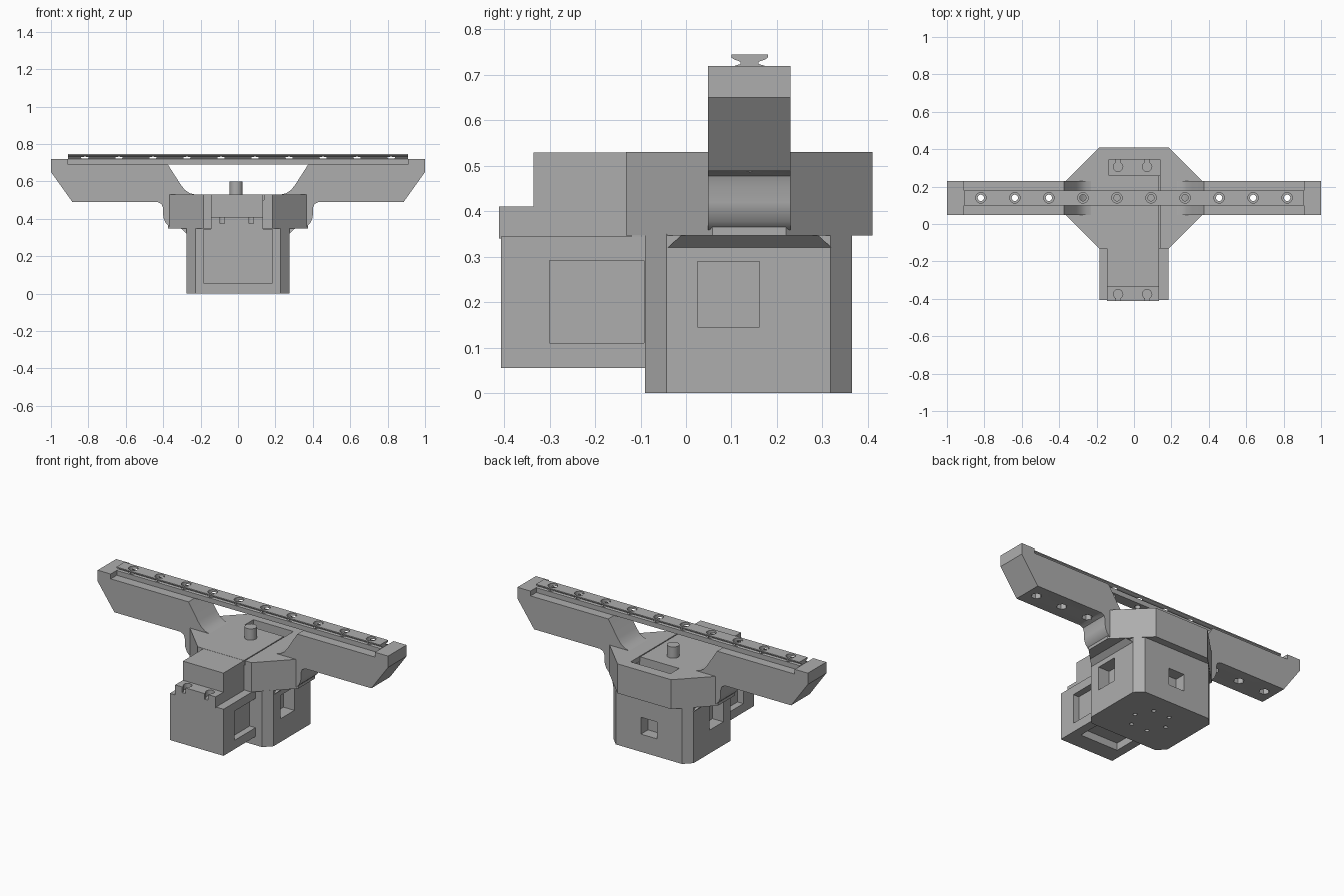
import bpy, bmesh, math

cube = bpy.data.objects.get("Cube")
if cube:
    bpy.data.objects.remove(cube, do_unlink=True)

grey = bpy.data.materials.new("plain_grey")
grey.use_nodes = True
grey.diffuse_color = (0.42, 0.42, 0.42, 1)
grey.node_tree.nodes["Principled BSDF"].inputs["Base Color"].default_value = (0.42, 0.42, 0.42, 1)


def finish(name, bm):
    bmesh.ops.recalc_face_normals(bm, faces=bm.faces)
    mesh = bpy.data.meshes.new(name)
    bm.to_mesh(mesh)
    bm.free()
    mesh.materials.append(grey)
    obj = bpy.data.objects.new(name, mesh)
    bpy.context.collection.objects.link(obj)
    return obj


def prism(name, outline, axis, lo, hi):
    """Extrude a 2D outline along x, y or z."""
    place = {"x": lambda a, b, t: (t, a, b),
             "y": lambda a, b, t: (a, t, b),
             "z": lambda a, b, t: (a, b, t)}[axis]
    bm = bmesh.new()
    low = [bm.verts.new(place(a, b, lo)) for a, b in outline]
    high = [bm.verts.new(place(a, b, hi)) for a, b in outline]
    bm.faces.new(low)
    bm.faces.new(high)
    n = len(outline)
    for i in range(n):
        j = (i + 1) % n
        bm.faces.new((low[i], low[j], high[j], high[i]))
    return finish(name, bm)


def box(name, x, y, z):
    return prism(name, [(x[0], y[0]), (x[1], y[0]), (x[1], y[1]), (x[0], y[1])], "z", *z)


def cylinder(name, x, y, radius, z, sides=24):
    ring = [(x + radius * math.cos(math.tau * i / sides),
             y + radius * math.sin(math.tau * i / sides)) for i in range(sides)]
    return prism(name, ring, "z", *z)


def octagon(name, hx, y, c, z):
    y0, y1 = y
    right = [(hx - c, y0), (hx, y0 + c), (hx, y1 - c), (hx - c, y1)]
    return prism(name, right + [(-a, b) for a, b in reversed(right)], "z", *z)


def cut(obj, cutters):
    bpy.context.view_layer.objects.active = obj
    for cutter in cutters:
        mod = obj.modifiers.new("cut", "BOOLEAN")
        mod.operation = "DIFFERENCE"
        mod.solver = "EXACT"
        mod.object = cutter
        bpy.ops.object.modifier_apply(modifier=mod.name)
        bpy.data.objects.remove(cutter, do_unlink=True)


def smooth(obj):
    bpy.ops.object.select_all(action="DESELECT")
    obj.select_set(True)
    bpy.context.view_layer.objects.active = obj
    bpy.ops.object.shade_smooth_by_angle(angle=math.radians(35))


MID = 0.14
KEYS = (-0.085, 0.07)
holes = [0.091 + 0.182 * i for i in range(5)]

# Lower body with side and back windows and six bolt holes underneath
body = octagon("lower_body", 0.275, (-0.09, 0.365), 0.047, (0, 0.35))
cutters = [box("window", (-0.055, 0.055), (0.295, 0.5), (0.11, 0.215))]
for s in (-1, 1):
    cutters.append(box("window", sorted((s * 0.2, s * 0.4)), (0.025, 0.162), (0.145, 0.29)))
for i in range(6):
    a = math.tau * i / 6
    cutters.append(cylinder("bolt", 0.11 * math.cos(a), MID + 0.11 * math.sin(a),
                            0.012, (-0.1, 0.05), 12))
cut(body, cutters)
smooth(body)

# Flared collar between body and hub
bm = bmesh.new()
for x, y0, y1, z in ((0.275, -0.04, 0.32, 0.32), (0.305, -0.01, 0.29, 0.348)):
    for s in (-1, 1):
        for y in (y0, y1):
            bm.verts.new((s * x, y, z))
bmesh.ops.convex_hull(bm, input=bm.verts)
finish("flared_collar", bm)

# Octagonal hub with rear pocket, keyholes and slider gap
hub = octagon("hub", 0.375, (-0.132, 0.41), 0.19, (0.347, 0.53))
cutters = [box("pocket", (-0.135, 0.138), (0.26, 0.345), (0.41, 0.6)),
           box("gap", (0.134, 0.14), (-0.2, 0.343), (0.5, 0.6))]
for x in KEYS:
    cutters.append(cylinder("key", x, 0.306, 0.025, (0.375, 0.42)))
    cutters.append(box("key_slot", (x - 0.012, x + 0.012), (0.32, 0.344), (0.375, 0.42)))
cut(hub, cutters)
smooth(hub)

# Shaft stub on the hub
smooth(cylinder("shaft_stub", -0.01, MID, 0.035, (0.52, 0.6)))

# Front housing with recessed panels
housing = box("front_housing", (-0.185, 0.185), (-0.407, -0.08), (0.055, 0.345))
cutters = [box("panel", (-0.13, 0.13), (-0.3, -0.092), (0, 0.1))]
for s in (-1, 1):
    cutters.append(box("panel", sorted((s * 0.145, s * 0.3)), (-0.3, -0.092), (0.11, 0.292)))
cut(housing, cutters)

# Slider arm and its keyed front lip
box("slider_arm", (-0.145, 0.134), (-0.335, -0.12), (0.34, 0.529))
lip = box("front_lip", (-0.145, 0.134), (-0.411, -0.33), (0.34, 0.41))
cutters = []
for x in KEYS:
    cutters.append(cylinder("key", x, -0.375, 0.025, (0.375, 0.5)))
    cutters.append(box("key_slot", (x - 0.012, x + 0.012), (-0.5, -0.385), (0.375, 0.5)))
cut(lip, cutters)
smooth(lip)

# Wings, mirrored, with raised end stops and nut holes
wing_profile = [
    (0.23, 0.35), (0.345, 0.35), (0.37, 0.36), (0.387, 0.378), (0.398, 0.405),
    (0.40, 0.42), (0.40, 0.455), (0.408, 0.478), (0.43, 0.489), (0.885, 0.489),
    (1, 0.65), (1, 0.72), (0.91, 0.72), (0.91, 0.69), (0.375, 0.69),
    (0.308, 0.585), (0.285, 0.555), (0.258, 0.537), (0.23, 0.53)]
for s, side in ((1, "left"), (-1, "right")):
    wing = prism(side + "_wing", [(s * x, z) for x, z in wing_profile], "y", 0.048, 0.23)
    cutters = []
    for x in holes[2:]:
        cutters.append(cylinder("nut", s * x, MID, 0.03, (0.4, 0.54), 6))
        cutters.append(cylinder("bolt", s * x, MID, 0.017, (0.4, 0.8), 20))
    cut(wing, cutters)
    smooth(wing)

# Linear rail with counterbored holes
half = [(0.033, 0.69), (0.033, 0.72), (0.02, 0.724), (0.02, 0.729),
        (0.034, 0.734), (0.04, 0.738), (0.04, 0.745)]
section = [(MID + a, z) for a, z in half] + [(MID - a, z) for a, z in reversed(half)]
rail = prism("linear_rail", section, "x", -0.908, 0.908)
cutters = []
for x in holes:
    for s in (-1, 1):
        cutters.append(cylinder("bore", s * x, MID, 0.028, (0.715, 0.8), 20))
        cutters.append(cylinder("bolt", s * x, MID, 0.017, (0.6, 0.8), 20))
cut(rail, cutters)
smooth(rail)
